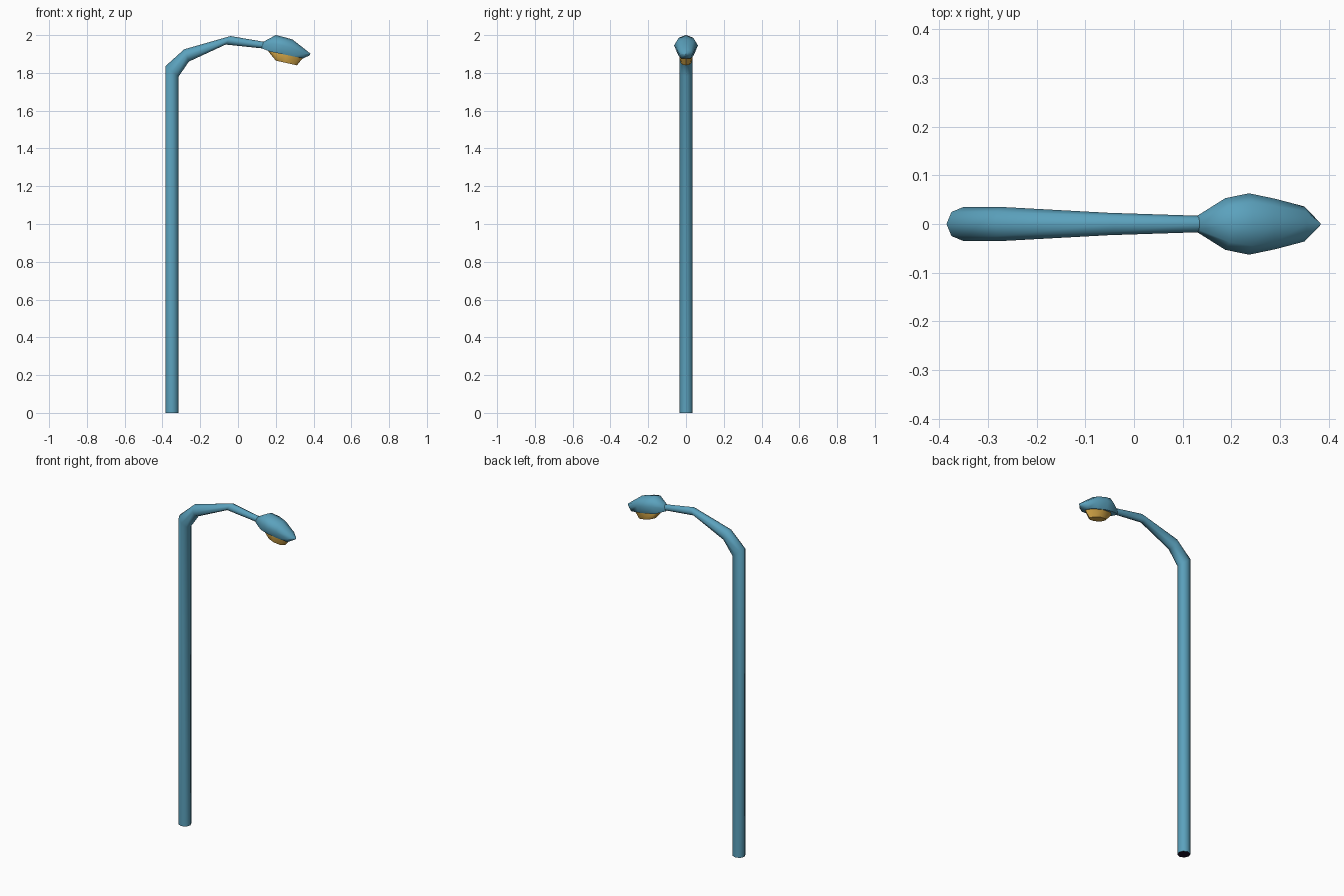
import bpy, bmesh, math

if "Cube" in bpy.data.objects:
    bpy.data.objects.remove(bpy.data.objects["Cube"])

SIDES = 8


def material(name, rgb):
    m = bpy.data.materials.new(name)
    m.diffuse_color = (*rgb, 1)
    m.use_nodes = True
    m.node_tree.nodes["Principled BSDF"].inputs["Base Color"].default_value = m.diffuse_color
    return m


blue = material("blue_paint", (0.105, 0.36, 0.51))
amber = material("amber_lamp", (0.62, 0.36, 0.06))
dark = material("dark_underside", (0.012, 0.006, 0.02))


def loft(name, sections, mats, angle, flat=False):
    """Skin octagonal sections, each (x1, z1, x2, z2, half width in y)."""
    bm = bmesh.new()
    rings = []
    for x1, z1, x2, z2, ry in sections:
        ring = []
        for i in range(SIDES):
            a = 2 * math.pi * i / SIDES
            c = math.cos(a)
            if flat and c < -0.1:
                c = -1.0          # level underside
            ring.append(bm.verts.new(((x1 + x2) / 2 + (x1 - x2) / 2 * c,
                                      ry * math.sin(a),
                                      (z1 + z2) / 2 + (z1 - z2) / 2 * c)))
        rings.append(ring)
    for r, s in zip(rings, rings[1:]):
        for i in range(SIDES):
            j = (i + 1) % SIDES
            bm.faces.new((r[i], r[j], s[j], s[i]))
    bm.faces.new(rings[0])
    bm.faces.new(rings[-1])
    bmesh.ops.recalc_face_normals(bm, faces=bm.faces)
    if len(mats) > 1:             # ground-level cap takes the second colour
        for f in bm.faces:
            if f.calc_center_median().z < 0.01:
                f.material_index = 1
    me = bpy.data.meshes.new(name)
    bm.to_mesh(me)
    bm.free()
    for m in mats:
        me.materials.append(m)
    ob = bpy.data.objects.new(name, me)
    bpy.context.collection.objects.link(ob)
    bpy.ops.object.select_all(action='DESELECT')
    ob.select_set(True)
    bpy.context.view_layer.objects.active = ob
    bpy.ops.object.shade_smooth_by_angle(angle=math.radians(angle))
    return ob


# Upright pole bending into the tapered arm
loft("pole_and_arm", [
    (-0.385, 0.0, -0.315, 0.0, 0.035),
    (-0.385, 1.835, -0.315, 1.78, 0.035),
    (-0.285, 1.925, -0.26, 1.86, 0.035),
    (-0.04, 1.995, -0.065, 1.95, 0.023),
    (0.135, 1.965, 0.125, 1.93, 0.017),
], [blue, dark], 50)

# Lamp housing, widest just past the neck
loft("lamp_housing", [
    (0.135, 1.965, 0.125, 1.93, 0.017),
    (0.20, 2.0, 0.175, 1.911, 0.053),
    (0.245, 1.989, 0.227, 1.901, 0.063),
    (0.288, 1.977, 0.29, 1.888, 0.052),
    (0.355, 1.925, 0.345, 1.877, 0.036),
    (0.383, 1.902, 0.378, 1.892, 0.004),
], [blue], 50, flat=True)

# Amber lens under the housing
loft("lamp_lens", [
    (0.185, 1.925, 0.325, 1.893, 0.034),
    (0.16, 1.914, 0.342, 1.877, 0.038),
    (0.20, 1.865, 0.312, 1.84, 0.028),
], [amber], 40)
